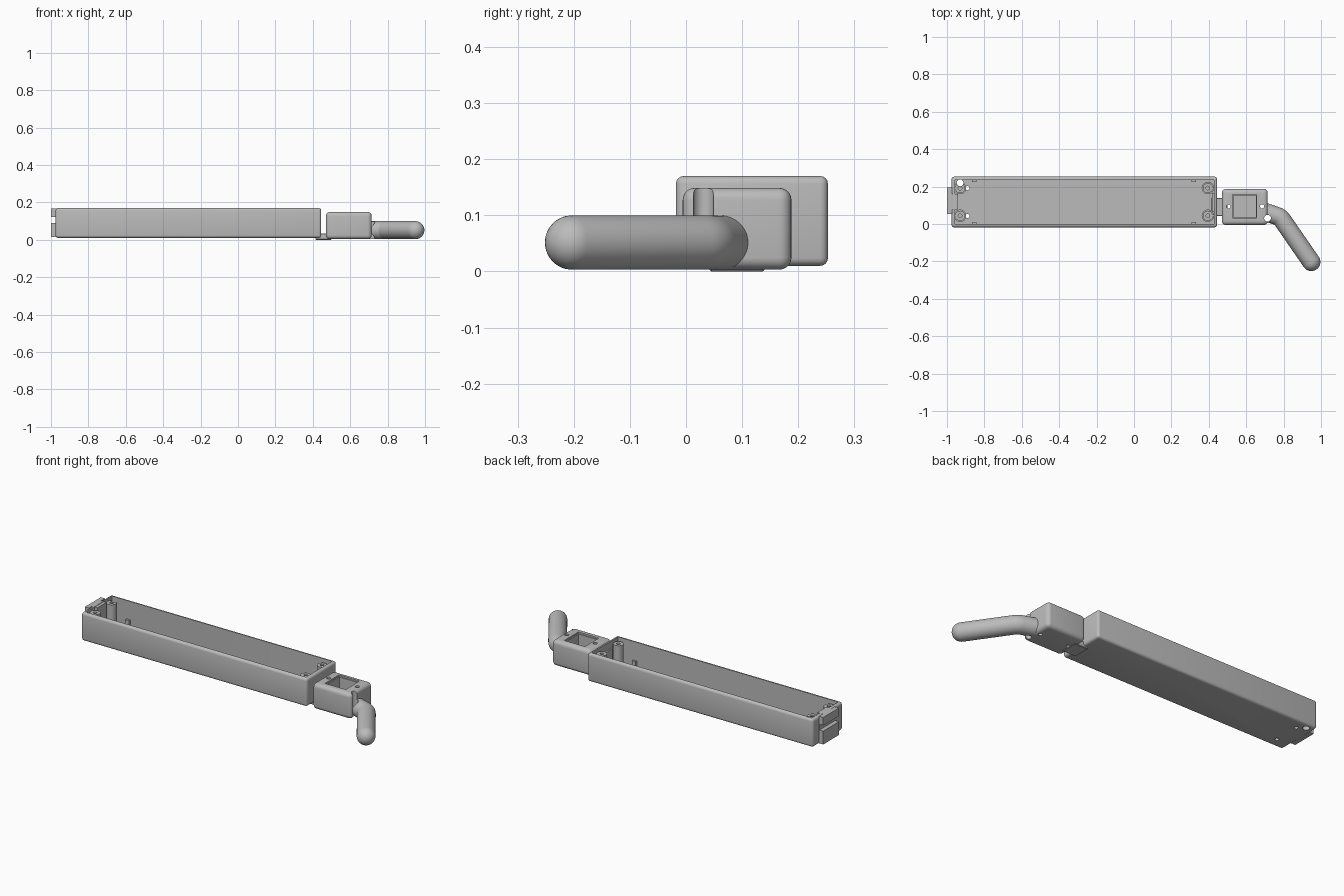
import bpy, bmesh, math
from mathutils import Vector

cube = bpy.data.objects.get("Cube")
if cube:
    bpy.data.objects.remove(cube)

grey = bpy.data.materials.new("plain grey")
grey.use_nodes = True
grey.diffuse_color = (0.5, 0.5, 0.5, 1)
bsdf = next(n for n in grey.node_tree.nodes if n.type == 'BSDF_PRINCIPLED')
bsdf.inputs["Base Color"].default_value = (0.5, 0.5, 0.5, 1)


def finish(name, bm):
    bmesh.ops.recalc_face_normals(bm, faces=bm.faces)
    me = bpy.data.meshes.new(name)
    bm.to_mesh(me)
    bm.free()
    me.materials.append(grey)
    ob = bpy.data.objects.new(name, me)
    bpy.context.collection.objects.link(ob)
    return ob


def box(name, x, y, z, bevel=0.0, segments=4):
    bm = bmesh.new()
    bmesh.ops.create_cube(bm, size=1)
    for v in bm.verts:
        v.co = [(a + b) / 2 + c * (b - a) for c, (a, b) in zip(v.co, (x, y, z))]
    if bevel:
        bmesh.ops.bevel(bm, geom=bm.edges[:], offset=bevel, segments=segments,
                        profile=0.5, affect='EDGES')
    return finish(name, bm)


def cylinder(name, x, y, r, z0, z1, sides=32):
    bm = bmesh.new()
    bmesh.ops.create_cone(bm, cap_ends=True, segments=sides, radius1=r, radius2=r, depth=z1 - z0)
    bmesh.ops.translate(bm, verts=bm.verts, vec=(x, y, (z0 + z1) / 2))
    return finish(name, bm)


def activate(ob):
    bpy.ops.object.select_all(action='DESELECT')
    ob.select_set(True)
    bpy.context.view_layer.objects.active = ob


def cut(ob, cutters):
    # Subtract each cutter, then discard it
    activate(ob)
    for c in cutters:
        c.hide_render = True
        mod = ob.modifiers.new("cut", 'BOOLEAN')
        mod.operation, mod.solver, mod.object = 'DIFFERENCE', 'EXACT', c
        bpy.ops.object.modifier_apply(modifier=mod.name)
        bpy.data.objects.remove(c)


def drill(x, y, r, z0=-0.1, z1=0.3):
    return cylinder("drill", x, y, r, z0, z1, 24)


MID = 0.118          # centre line of the tray across y
FLOOR = 0.028
parts = []

# Long open tray with rounded outer edges and drilled floor
tray = box("tray", (-0.975, 0.445), (-0.018, 0.253), (0.01, 0.17), 0.014)
cut(tray, [box("cavity", (-0.957, 0.427), (0.0, 0.236), (FLOOR, 0.3)),
           drill(-0.93, 0.22, 0.018), drill(-0.89, 0.193, 0.011), drill(-0.89, 0.043, 0.011)])
parts.append(tray)

# Screw posts in the four corners, each tied to the end wall by a web
for end, px, wall in (("right", -0.93, -0.96), ("left", 0.395, 0.43)):
    for side, s in (("front", -1), ("back", 1)):
        py = MID + s * 0.074
        post = cylinder(f"{end}_{side}_screw_post", px, py, 0.027, 0.02, 0.157)
        holes = [drill(px, py, 0.010, 0.06)]
        if (end, side) == ("right", "back"):
            holes.append(drill(-0.93, 0.22, 0.018))
        cut(post, holes)
        parts.append(post)
        collar = cylinder(f"{end}_{side}_post_collar", px, py, 0.033, 0.02, 0.045)
        cut(collar, [drill(px, py, 0.022)] + ([drill(-0.93, 0.22, 0.018)] if len(holes) > 1 else []))
        parts.append(collar)
        inner = px + (0.022 if px < 0 else -0.022)
        parts.append(box(f"{end}_{side}_post_web", (min(px + (-0.024 if px < 0 else 0.024), wall),
                         max(px + (-0.024 if px < 0 else 0.024), wall)),
                         (py - 0.006, py + 0.006), (0.02, 0.15)))

# Small catches low on the long walls
for x in (-0.855, 0.32):
    for side, (y0, y1) in (("front", (-0.004, 0.012)), ("back", (0.224, 0.24))):
        parts.append(box(f"{side}_catch", (x - 0.012, x + 0.012), (y0, y1), (0.02, 0.065)))

# Slotted end tab and inner plate
tab = box("end_tab", (-1.0, -0.94), (0.053, 0.195), (0.014, 0.168))
cut(tab, [box("slot", (-1.1, -0.976), (-0.1, 0.4), (0.09, 0.122)),
          box("relief", (-0.974, -0.9), (-0.1, 0.078), (-0.1, 0.3)),
          box("relief", (-0.974, -0.9), (0.16, 0.4), (-0.1, 0.3))])
parts.append(tab)
parts.append(box("inner_end_plate", (0.418, 0.43), (0.063, 0.165), (0.02, 0.13)))

# Flat link between tray and head
parts.append(box("link_plate", (0.415, 0.5), (0.042, 0.14), (0.0, 0.035), 0.003, 1))

# Head block with square pocket, two pin holes and an edge hole
HOLE = (0.714, 0.031, 0.018)
head = box("head_block", (0.47, 0.715), (-0.006, 0.188), (0.003, 0.149), 0.022, 5)
cut(head, [box("pocket", (0.526, 0.656), (0.031, 0.157), (0.03, 0.3)),
           drill(0.505, 0.094, 0.011), drill(0.685, 0.094, 0.011), drill(*HOLE)])
parts.append(head)

# Pocket lining
lip = box("pocket_lining", (0.524, 0.658), (0.029, 0.159), (0.025, 0.14))
cut(lip, [box("opening", (0.531, 0.651), (0.036, 0.152), (0.032, 0.3))])
parts.append(lip)


# Bent round handle: rings swept along a path, shrinking to a domed tip
R, ZC = 0.0485, 0.0515
start, bend, tip = Vector((0.690, 0.068)), Vector((0.783, 0.036)), Vector((0.948, -0.203))
d1, d2 = (bend - start).normalized(), (tip - bend).normalized()
rings = [(start, d1, R)]
for i in range(7):                       # short curved elbow
    t = i / 6
    a, b = bend - d1 * 0.02, bend + d2 * 0.02
    c = a * (1 - t) ** 2 + bend * 2 * t * (1 - t) + b * t * t
    rings.append((c, (d1 * (1 - t) + d2 * t).normalized(), R))
for i in range(9):                       # domed tip
    ang = math.radians(88) * i / 8
    rings.append((tip + d2 * R * math.sin(ang), d2, R * math.cos(ang)))

bm = bmesh.new()
N, loops = 32, []
for c, d, r in rings:
    n = Vector((-d.y, d.x))
    loop = []
    for k in range(N):
        a = 2 * math.pi * k / N
        p = c + n * r * math.cos(a)
        loop.append(bm.verts.new((p.x, p.y, ZC + r * math.sin(a))))
    loops.append(loop)
for la, lb in zip(loops, loops[1:]):
    for k in range(N):
        bm.faces.new((la[k], la[(k + 1) % N], lb[(k + 1) % N], lb[k]))
bm.faces.new(loops[0])
bm.faces.new(loops[-1])
handle = finish("handle", bm)
cut(handle, [drill(*HOLE), drill(0.685, 0.094, 0.011)])
parts.append(handle)

# Smooth shading with crisp edges
for ob in parts:
    activate(ob)
    bpy.ops.object.shade_smooth_by_angle(angle=math.radians(35))
